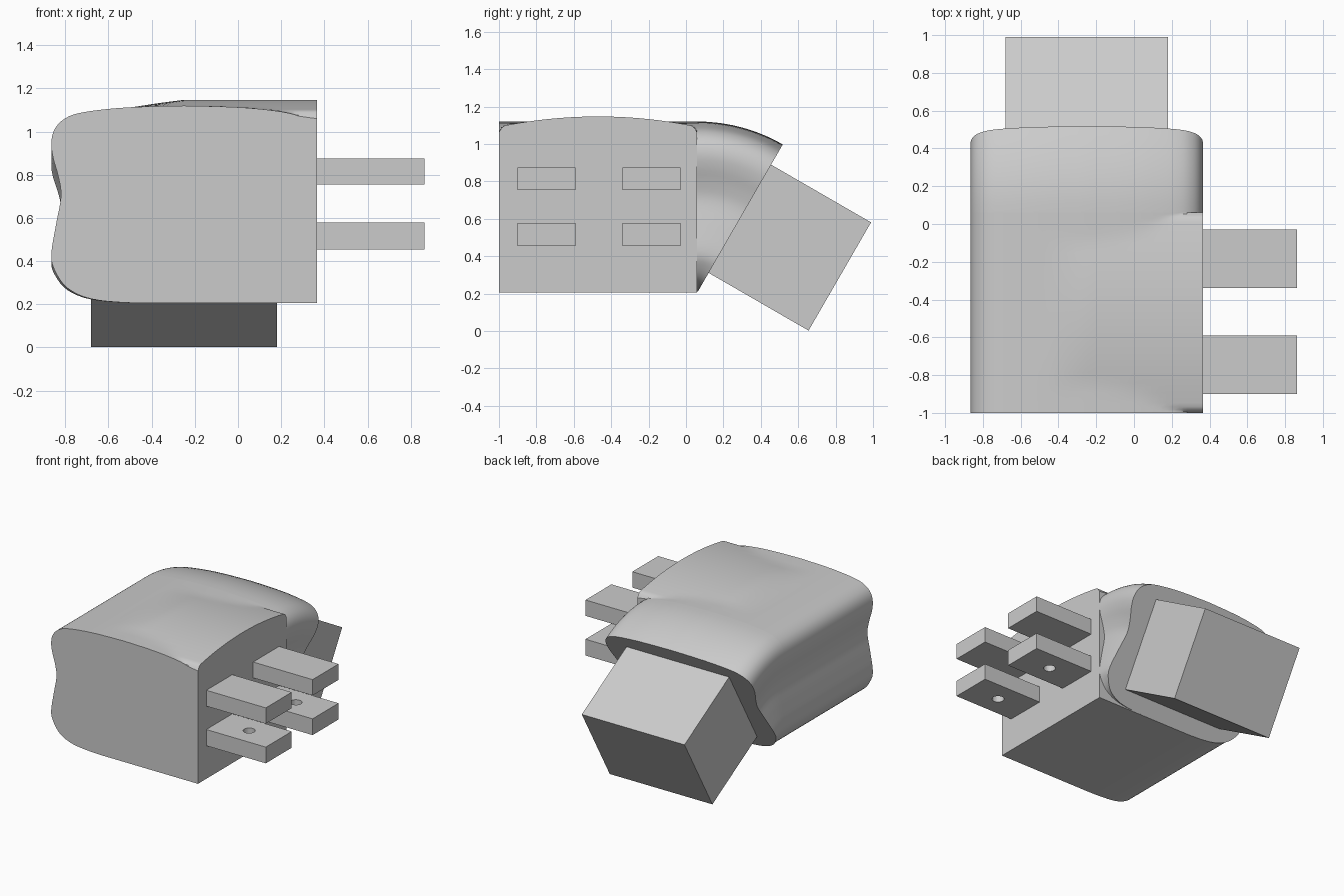
import bpy, bmesh, math
from mathutils import Matrix, Vector

cube = bpy.data.objects.get("Cube")
if cube:
    bpy.data.objects.remove(cube, do_unlink=True)

GREY = (0.6, 0.6, 0.6, 1)
grey = bpy.data.materials.new("plain_grey")
grey.use_nodes = True
grey.diffuse_color = GREY
grey.node_tree.nodes["Principled BSDF"].inputs["Base Color"].default_value = GREY

MID, RIGHT, BOTTOM = -0.25, 0.365, 0.205
FRONT, BACK = -1.0, 0.06


def finish(name, bm, smooth=False):
    bmesh.ops.remove_doubles(bm, verts=bm.verts, dist=0.0005)
    bmesh.ops.recalc_face_normals(bm, faces=bm.faces)
    mesh = bpy.data.meshes.new(name)
    bm.to_mesh(mesh)
    bm.free()
    ob = bpy.data.objects.new(name, mesh)
    bpy.context.collection.objects.link(ob)
    mesh.materials.append(grey)
    if smooth:
        bpy.ops.object.select_all(action='DESELECT')
        ob.select_set(True)
        bpy.context.view_layer.objects.active = ob
        bpy.ops.object.shade_smooth_by_angle(angle=math.radians(32))
    return ob


def box(name, lo, hi, matrix=Matrix()):
    lo, hi = Vector(lo), Vector(hi)
    bm = bmesh.new()
    bmesh.ops.create_cube(bm, size=1, matrix=matrix @ Matrix.Translation((lo + hi) / 2)
                          @ Matrix.Diagonal((*(hi - lo), 1)))
    return finish(name, bm)


def loft(name, rings, caps):
    bm = bmesh.new()
    loops = [[bm.verts.new(p) for p in ring] for ring in rings]
    n = len(loops[0])
    for a, b in zip(loops, loops[1:]):
        for i in range(n):
            j = (i + 1) % n
            bm.faces.new((a[i], a[j], b[j], b[i]))
    for c in caps:
        bm.faces.new(loops[c])
    return finish(name, bm, True)


def spline(pts, steps=4):
    """Catmull-Rom curve through the points."""
    p = [Vector(q) for q in pts]
    p = [2 * p[0] - p[1]] + p + [2 * p[-1] - p[-2]]
    out = []
    for a, b, c, d in zip(p, p[1:], p[2:], p[3:]):
        for k in range(steps):
            t = k / steps
            out.append(0.5 * (2 * b + (c - a) * t + (2 * a - 5 * b + 4 * c - d) * t * t
                              + (3 * b - a - 3 * c + d) * t ** 3))
    return out + [p[-2]]


# waisted half outline, bottom centre to top centre
half = spline([(MID, BOTTOM), (-.5, .207), (-.68, .225), (-.79, .275), (-.848, .355),
               (-.865, .43), (-.843, .57), (-.82, .7), (-.832, .79), (-.857, .88),
               (-.865, .95), (-.85, 1.01), (-.81, 1.055), (-.74, 1.085), (-.6, 1.105),
               (-.45, 1.115), (MID, 1.12)])
mirrored = [Vector((2 * MID - p.x, p.y)) for p in reversed(half[1:-1])]

# main housing: waisted on one side, flat on the other, crowned top
section = [Vector((RIGHT, BOTTOM))] + half + [p for p in mirrored if p.y > 1.068]
section.append(Vector((RIGHT, 1.06)))


def crown(p, u):
    if p.y < 1.055 or p.x < -0.48:
        return p.y
    arch = 1.147 - 0.055 * u * u - 0.032 * max(0, (abs(u) - 0.94) / 0.06) ** 2
    if abs(u) == 1:
        return p.y
    ramp = min(1, (p.x + 0.48) / 0.23)
    return max(p.y, p.y + (arch - p.y) * ramp)


stations = [-1, -.985, -.965, -.94] + [i / 10 for i in range(-9, 10)] + [.94, .965, .985, 1]
centre, reach = (FRONT + BACK) / 2, (BACK - FRONT) / 2
loft("housing", [[(p.x, centre + reach * u, crown(p, u)) for p in section]
                 for u in stations], (0, -1))

# bent neck: the symmetric outline swung about the lower back edge
pivot = Matrix.Translation((0, BACK, BOTTOM))
outline = half + mirrored
BEND, STEPS = math.radians(-30), 10
loft("bent_neck", [[pivot @ Matrix.Rotation(BEND * k / STEPS, 4, 'X')
                    @ Vector((p.x, 0, p.y - BOTTOM)) for p in outline]
                   for k in range(STEPS + 1)], (-1,))

# cable block on the tilted end
box("cable_block", (-.68, -.02, .122), (.18, .617, .79),
    pivot @ Matrix.Rotation(BEND, 4, 'X'))

# four prongs, the lower pair drilled
for y, place in ((-.9, "front"), (-.34, "back")):
    box("upper_prong_" + place, (RIGHT - .02, y, .755), (.863, y + .31, .875))
    prong = box("lower_prong_" + place, (RIGHT - .02, y, .455), (.863, y + .31, .578))
    bm = bmesh.new()
    bmesh.ops.create_cone(bm, cap_ends=True, segments=24, radius1=.042, radius2=.042,
                          depth=.4, matrix=Matrix.Translation((.615, y + .155, .515)))
    drill = finish("drill_" + place, bm)
    drill.hide_render = True
    drill.hide_set(True)
    cut = prong.modifiers.new("hole", 'BOOLEAN')
    cut.operation, cut.object, cut.solver = 'DIFFERENCE', drill, 'EXACT'
